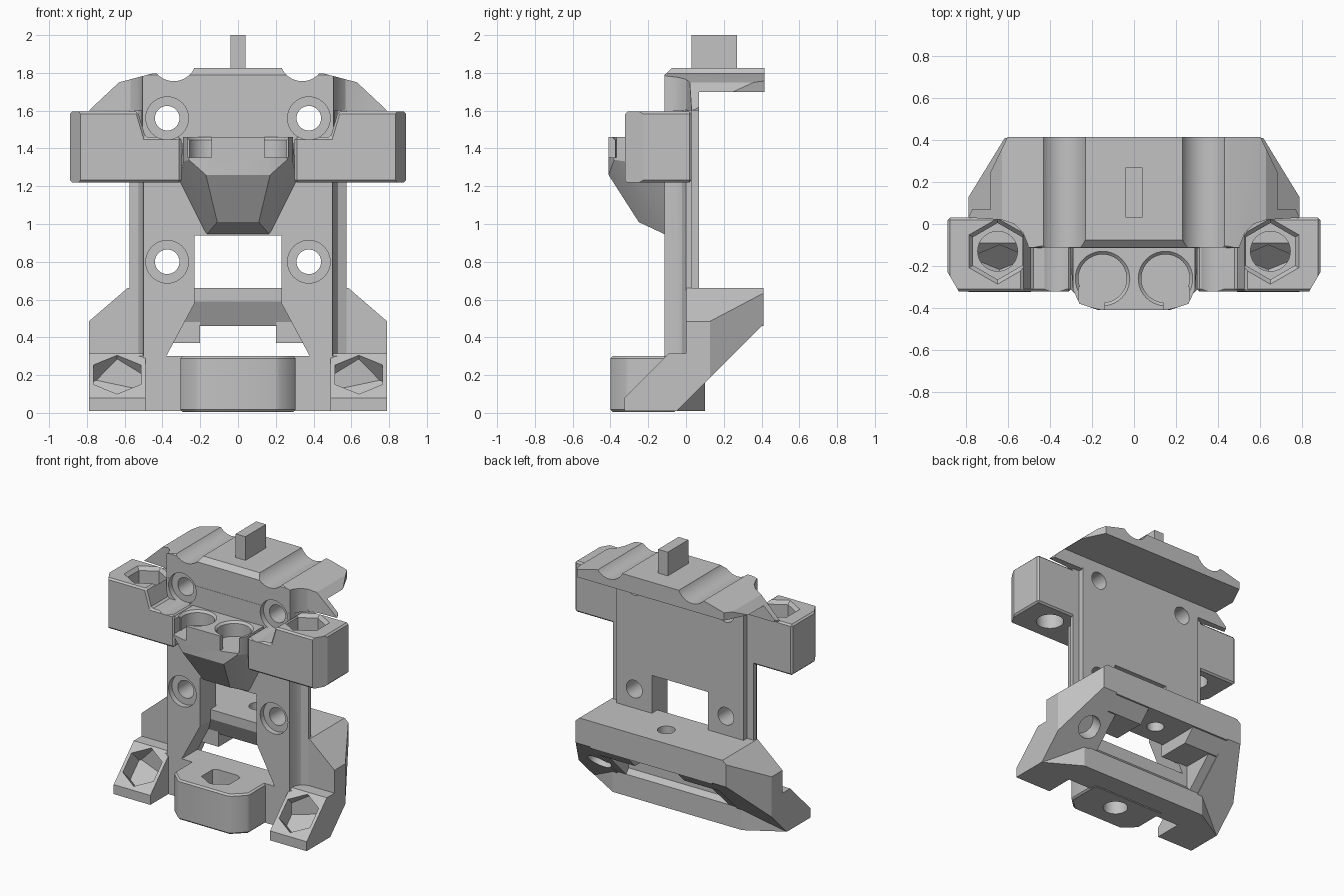
import bpy, bmesh, math
from mathutils import Vector

if "Cube" in bpy.data.objects:
    bpy.data.objects.remove(bpy.data.objects["Cube"])

GREY = (0.54, 0.54, 0.54, 1)
mat = bpy.data.materials.new("plain grey")
mat.use_nodes = True
mat.diffuse_color = GREY
mat.node_tree.nodes["Principled BSDF"].inputs["Base Color"].default_value = GREY


def finish(name, bm):
    bmesh.ops.recalc_face_normals(bm, faces=bm.faces)
    mesh = bpy.data.meshes.new(name)
    bm.to_mesh(mesh)
    bm.free()
    mesh.materials.append(mat)
    ob = bpy.data.objects.new(name, mesh)
    bpy.context.collection.objects.link(ob)
    return ob


def prism(name, pts, axis, lo, hi, bevel=0):
    """Extrude a 2D profile along x (y,z), y (x,z) or z (x,y)."""
    place = {"x": lambda a, b: (lo, a, b), "y": lambda a, b: (a, lo, b),
             "z": lambda a, b: (a, b, lo)}[axis]
    bm = bmesh.new()
    face = bm.faces.new([bm.verts.new(place(*p)) for p in pts])
    ext = bmesh.ops.extrude_face_region(bm, geom=[face])
    step = Vector([(hi - lo) * (axis == c) for c in "xyz"])
    bmesh.ops.translate(bm, vec=step, verts=[g for g in ext["geom"] if isinstance(g, bmesh.types.BMVert)])
    if bevel:
        bmesh.ops.recalc_face_normals(bm, faces=bm.faces)
        bmesh.ops.bevel(bm, geom=list(bm.edges), offset=bevel, segments=1, affect="EDGES")
    return finish(name, bm)


def box(name, x, y, z):
    return prism(name, [(x[0], y[0]), (x[1], y[0]), (x[1], y[1]), (x[0], y[1])], "z", *z)


def rod(start, end, r, sides=40, r2=None):
    """Round or hexagonal cutter between two points."""
    a, b = Vector(start), Vector(end)
    bm = bmesh.new()
    bmesh.ops.create_cone(bm, cap_ends=True, segments=sides, radius1=r,
                          radius2=r if r2 is None else r2, depth=(b - a).length)
    turn = Vector((0, 0, 1)).rotation_difference(b - a)
    bmesh.ops.rotate(bm, matrix=turn.to_matrix(), verts=bm.verts)
    bmesh.ops.translate(bm, vec=(a + b) / 2, verts=bm.verts)
    return finish("cutter", bm)


def cut(targets, cutters):
    """Subtract the cutters from each target, then delete them."""
    for ob in targets:
        for c in cutters:
            m = ob.modifiers.new("cut", "BOOLEAN")
            m.operation, m.solver, m.object = "DIFFERENCE", "EXACT", c
        deps = bpy.context.evaluated_depsgraph_get()
        mesh = bpy.data.meshes.new_from_object(ob.evaluated_get(deps))
        ob.modifiers.clear()
        ob.data = mesh
    for c in cutters:
        bpy.data.objects.remove(c)


def both(half):
    """Complete a symmetric outline from its +x half."""
    return half + [(-a, b) for a, b in reversed(half)]


# Back plate with side rails and the flared window
plate = prism("back_plate", both([(.5, -.115), (.51, -.05), (.53, -.02), (.575, 0), (.575, .03),
                                  (.52, .03), (.52, .07)]), "z", .01, 1.61)
window = prism("cutter", both([(.38, .3), (.23, .58), (.23, .94)]), "y", -1, 1)
under = prism("cutter", [(-.06, 0), (-.06, -.3), (.6, -.3), (.6, .66)], "x", -1, 1)
cut([plate], [window, under])

# Top cap with sloping wings, rear flange and two grooves
cap = prism("top_cap", both([(.51, 1.45), (.51, 1.6), (.79, 1.6), (.63, 1.75), (.46, 1.795),
                             (.24, 1.825)]), "y", -.113, .415)
trims = [box("cutter", (-1, 1), (.068, 1), (1, 1.7))]
for s in (1, -1):
    trims.append(prism("cutter", [(s * .5, -.3), (s * .505, -.1), (s * .53, -.04), (s * .57, 0),
                                  (s * .63, .02), (s * .79, .03), (s * .6, .42), (s * .6, 1),
                                  (s * 1.2, 1), (s * 1.2, -.3)], "z", 1, 2))
    trims.append(rod((s * .34, -.5, 1.876), (s * .34, 1, 1.876), .12))
trims.append(prism("cutter", [(-.2, 1.79), (-.113, 1.79), (-.07, 1.83), (-.07, 1.9), (-.2, 1.9)], "x", -1, 1))
cut([cap], trims)
tab = box("top_tab", (-.04, .04), (.03, .27), (1.78, 2))

# Upper arms with hexagonal nut pockets
arms = []
for s, side in ((1, "left"), (-1, "right")):
    arm = prism(side + "_arm", [(s * x, z) for x, z in
                [(.3, 1.22), (.89, 1.22), (.89, 1.595), (.53, 1.595), (.49, 1.46), (.3, 1.46)]],
                "y", -.322, .03, .012)
    corner = prism("cutter", [(s * .83, -.33), (s * .9, -.21), (s * 1.1, -.21), (s * 1.1, -.6),
                              (s * .83, -.6)], "z", 1, 2)
    cut([arm], [corner,
                rod((s * .65, -.13, 1.4), (s * .65, -.13, 1.7), .135, 6),
                rod((s * .65, -.13, 1.57), (s * .65, -.13, 1.61), .135, 6, .17),
                rod((s * .65, -.13, 1.1), (s * .65, -.13, 1.5), .095)])
    arms.append(arm)

# Twin round pocket holder with a faceted underside
bm = bmesh.new()
for x, y, z in [(.29, -.1, 1.46), (.29, -.315, 1.46), (.26, -.38, 1.46), (.14, -.41, 1.46),
                (.29, -.315, 1.33), (.26, -.38, 1.34), (.17, -.41, 1.26), (.31, -.1, 1.22),
                (.11, -.25, 1.01), (.17, -.1, .94)]:
    for s in (1, -1):
        bm.verts.new((s * x, y, z))
bmesh.ops.convex_hull(bm, input=list(bm.verts))
bmesh.ops.dissolve_limit(bm, angle_limit=.02, verts=bm.verts, edges=bm.edges)
holder = finish("pocket_holder", bm)
pockets = []
for s in (1, -1):
    pockets.append(rod((s * .15, -.26, 1.35), (s * .15, -.26, 1.6), .115))
    pockets.append(rod((s * .15, -.26, 1.445), (s * .15, -.26, 1.475), .115, 40, .145))
    lo, hi = sorted((s * .14, s * .265))
    pockets.append(box("cutter", (lo, hi), (-.6, -.3), (1.352, 1.6)))
cut([holder], pockets)

# Four counterbored screw holes through everything they meet
holes = []
for s in (1, -1):
    for z, front in ((.8, -.3), (1.56, -.6)):
        holes.append(rod((s * .375, -1, z), (s * .375, 1, z), .065))
        holes.append(rod((s * .375, front, z), (s * .375, -.075, z), .113))
cut([plate, cap, holder] + arms, holes)

# Lower side feet with slanted hexagonal pockets and tapered rear corners
feet = []
for s, side in ((1, "left"), (-1, "right")):
    lo, hi = sorted((s * .49, s * .79))
    foot = prism(side + "_foot", [(-.325, .01), (-.325, .08), (-.09, .315), (0, .315), (0, .66),
                                  (.41, .66), (.41, .47), (-.05, .01)], "x", lo, hi)
    shoulder = prism("cutter", [(s * .58, .665), (s * .795, .48), (s, .48), (s, .9), (s * .58, .9)], "y", -1, 1)
    taper = prism("cutter", [(s * .8, .11), (s * .61, .42), (s * .61, 1), (s, 1), (s, .11)], "z", -1, 1)
    cut([foot], [shoulder, taper, rod((s * .64, -.115, .115), (s * .64, -.4, .4), .145, 6)])
    lo, hi = sorted((s * .2, s * .5))
    gusset = prism(side + "_bar_gusset", [(.06, .655), (.405, .655), (.405, .468), (.31, .37), (.06, .37)],
                   "x", lo, hi)
    lo, hi = sorted((s * .42, s * .5))
    wall = prism(side + "_inner_wall", [(-.1, .02), (-.05, .02), (.4, .47), (.4, .65), (.02, .65), (-.1, .4)],
                 "x", lo, hi)
    feet += [foot, gusset, wall]
cut(feet[:3], [rod((.57, .12, .34), (.57, .4, .06), .085)])

# Rear bar with a vertical bolt hole
bar = prism("rear_bar", [(.005, .66), (.41, .66), (.41, .46), (.07, .46), (.005, .59)], "x", -.5, .5)
cut([bar], [rod((0, .23, .2), (0, .23, .9), .06)])

# Bottom crossbar and front nut block
cross = prism("bottom_crossbar", both([(.5, -.11), (.785, -.05), (.53, .1)]), "z", .01, .3)
cut([cross], [prism("cutter", [(-.02, .31), (.1, .17), (.3, .17), (.3, .5), (-.02, .5)], "x", -1, 1)])
block = prism("front_block", both([(.21, -.4), (.305, -.31), (.305, -.05)]), "z", .005, .3, .012)
cut([block, cross], [rod((0, -.2, .16), (0, -.2, .5), .13, 6), rod((0, -.2, -.2), (0, -.2, .2), .085)])

# Smooth the round surfaces, keep edges crisp
parts = [plate, cap, tab, holder, bar, cross, block] + arms + feet
for ob in bpy.context.view_layer.objects:
    ob.select_set(ob in parts)
bpy.context.view_layer.objects.active = plate
bpy.ops.object.shade_smooth_by_angle(angle=math.radians(25))
